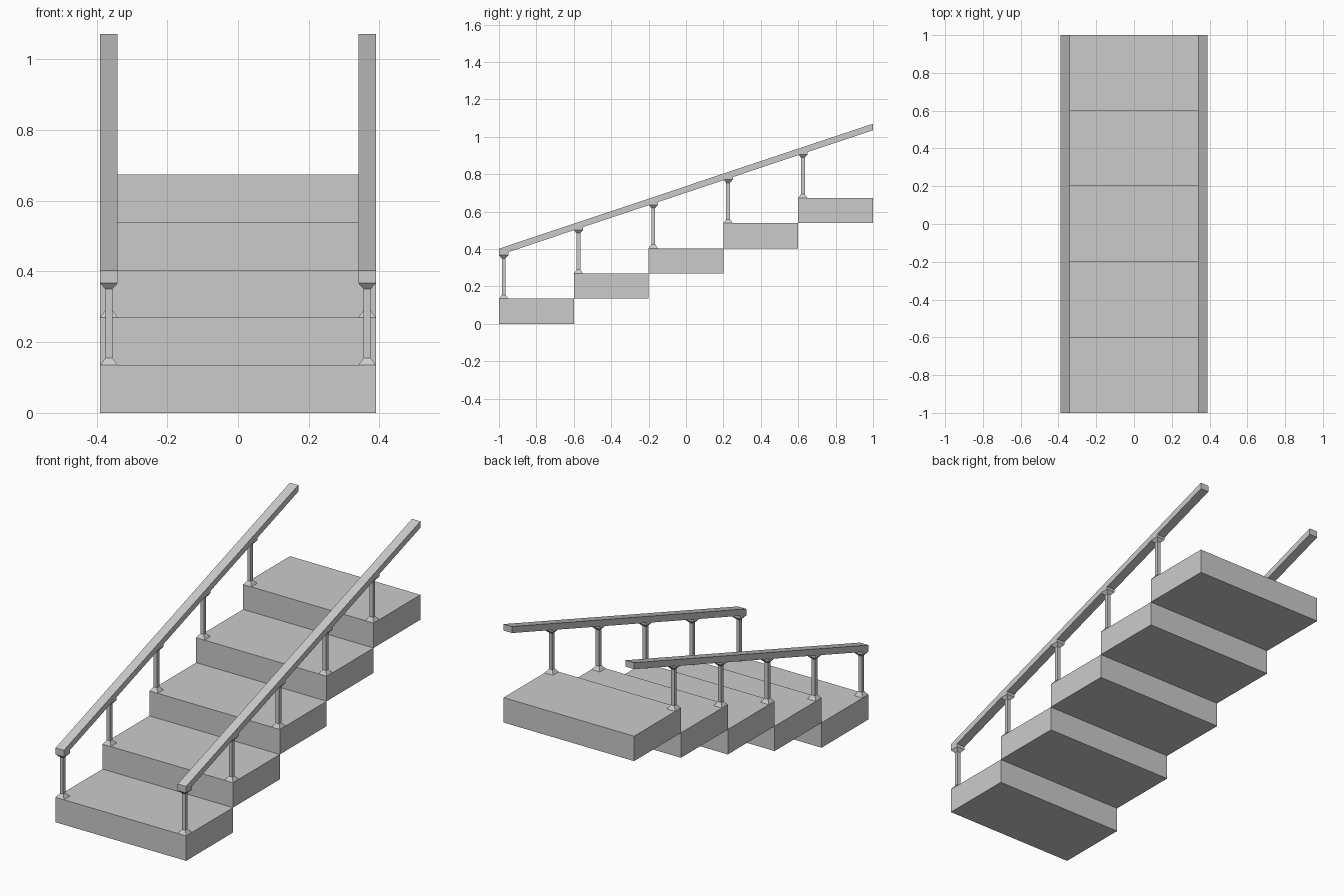
import bpy, bmesh

if "Cube" in bpy.data.objects:
    bpy.data.objects.remove(bpy.data.objects["Cube"])

STEPS = 5
DEPTH, RISE = 0.4, 0.1347
HALF_W = 0.39
RAIL_X = 0.365      # rail centre line
RAIL_HALF = 0.025


def make_object(name, bm, mirrored=False):
    bmesh.ops.recalc_face_normals(bm, faces=bm.faces[:])
    mesh = bpy.data.meshes.new(name)
    bm.to_mesh(mesh)
    bm.free()
    ob = bpy.data.objects.new(name, mesh)
    bpy.context.collection.objects.link(ob)
    if mirrored:
        ob.modifiers.new("mirror", 'MIRROR')
    return ob


def extrude_side_profile(name, points, x0, x1, mirrored=False):
    """Extrude a (y, z) outline along x."""
    bm = bmesh.new()
    face = bm.faces.new([bm.verts.new((x0, y, z)) for y, z in points])
    ext = bmesh.ops.extrude_face_region(bm, geom=[face])
    verts = [g for g in ext["geom"] if isinstance(g, bmesh.types.BMVert)]
    bmesh.ops.translate(bm, verts=verts, vec=(x1 - x0, 0, 0))
    return make_object(name, bm, mirrored)


def square_post(name, x, y, sections):
    """Loft square sections given as (half width, z)."""
    bm = bmesh.new()
    rings = [[bm.verts.new((x + sx * h, y + sy * h, z))
              for sx, sy in ((-1, -1), (1, -1), (1, 1), (-1, 1))]
             for h, z in sections]
    for a, b in zip(rings, rings[1:]):
        for i in range(4):
            j = (i + 1) % 4
            bm.faces.new((a[i], a[j], b[j], b[i]))
    bm.faces.new(rings[0])
    bm.faces.new(rings[-1])
    return make_object(name, bm, mirrored=True)


for i in range(STEPS):
    y, z = -1 + i * DEPTH, i * RISE
    # Solid step block
    extrude_side_profile(f"step_{i + 1}",
                         [(y, z), (y + DEPTH, z), (y + DEPTH, z + RISE), (y, z + RISE)],
                         -HALF_W, HALF_W)
    # Pair of posts with flared foot and cap; cap block runs into the rail
    square_post(f"post_pair_{i + 1}", RAIL_X, y + RAIL_HALF,
                [(0.025, z + RISE), (0.010, z + 0.155), (0.010, z + 0.350),
                 (0.025, z + 0.367), (0.025, z + 0.384)])

# Pair of sloping handrails with vertical ends
climb = STEPS * RISE - 0.003
extrude_side_profile("handrail_pair",
                     [(-1, 0.367), (1, 0.365 + climb), (1, 0.400 + climb), (-1, 0.402)],
                     RAIL_X - RAIL_HALF, RAIL_X + RAIL_HALF, mirrored=True)
